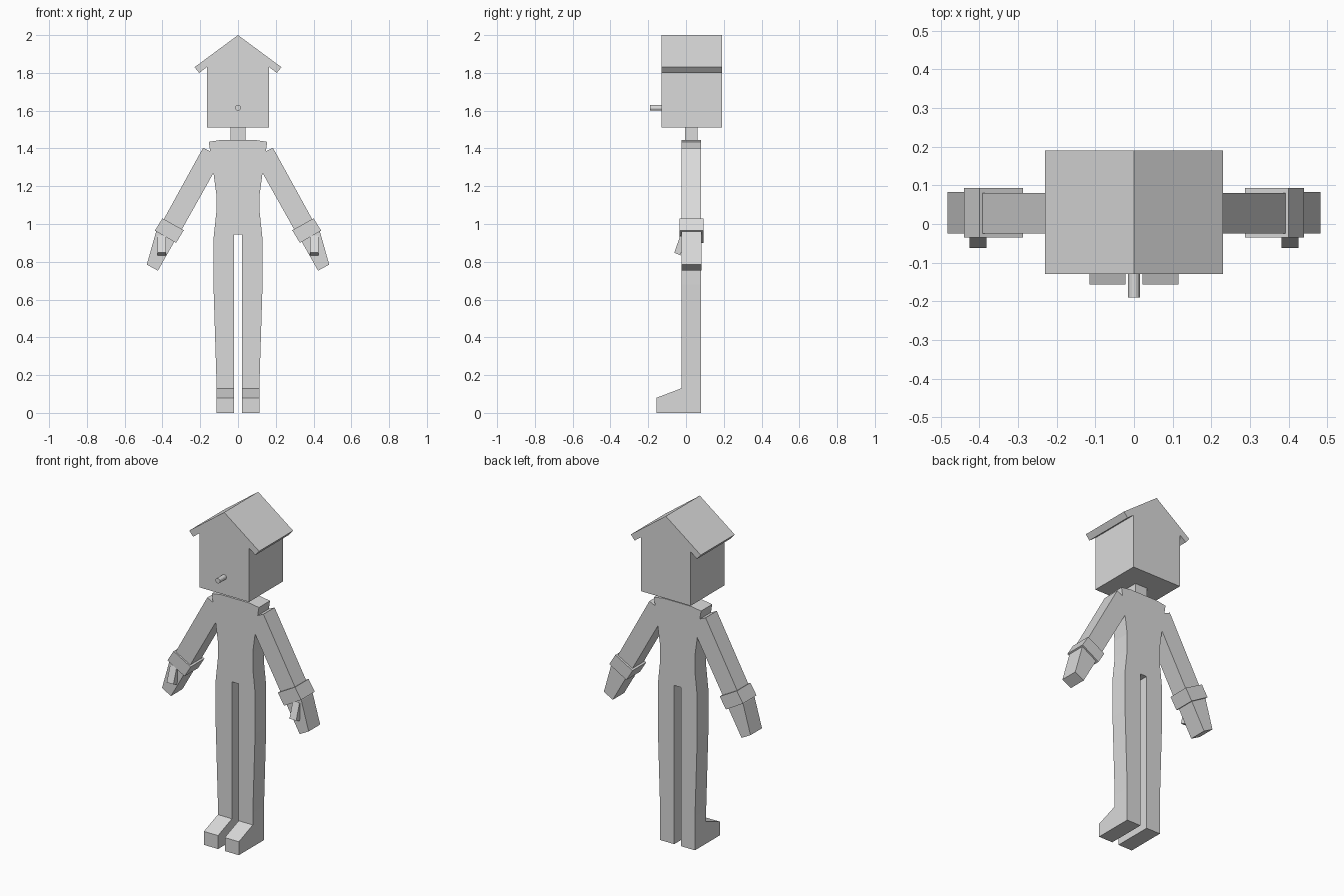
import bpy, bmesh, math

if "Cube" in bpy.data.objects:
    bpy.data.objects.remove(bpy.data.objects["Cube"])

grey = bpy.data.materials.new("plain_grey")
grey.diffuse_color = (0.7, 0.7, 0.7, 1)
grey.use_nodes = True
grey.node_tree.nodes["Principled BSDF"].inputs["Base Color"].default_value = grey.diffuse_color


def finish(name, bm):
    bmesh.ops.recalc_face_normals(bm, faces=bm.faces)
    mesh = bpy.data.meshes.new(name)
    bm.to_mesh(mesh)
    bm.free()
    mesh.materials.append(grey)
    obj = bpy.data.objects.new(name, mesh)
    bpy.context.collection.objects.link(obj)
    return obj


def prism(name, profile, lo, hi, axis="y"):
    """Extrude a flat profile: (x, z) along y, or (y, z) along x."""
    bm = bmesh.new()
    rings = []
    for d in (lo, hi):
        rings.append([bm.verts.new((a, d, b) if axis == "y" else (d, a, b))
                      for a, b in profile])
    n = len(profile)
    bm.faces.new(rings[0])
    bm.faces.new(rings[1][::-1])
    for i in range(n):
        j = (i + 1) % n
        bm.faces.new((rings[0][i], rings[1][i], rings[1][j], rings[0][j]))
    return finish(name, bm)


def mirrored(half):
    """Close a right-hand half outline with its mirror image."""
    return half + [(-x, z) for x, z in reversed(half) if x > 0]


BACK, FRONT = 0.08, -0.025

# House-shaped head with overhanging eaves
prism("house_head", mirrored([
    (0, 2.0), (0.23, 1.83), (0.205, 1.80), (0.163, 1.832), (0.163, 1.51)]),
    -0.13, 0.19)

# Round peg nose
bm = bmesh.new()
bmesh.ops.create_cone(bm, cap_ends=True, segments=16, radius1=0.015,
                      radius2=0.015, depth=0.065)
nose = finish("peg_nose", bm)
nose.rotation_euler.x = math.pi / 2
nose.location = (0, -0.1575, 1.615)

# Neck
prism("neck", [(-0.04, 1.44), (0.04, 1.44), (0.04, 1.51), (-0.04, 1.51)],
      -0.005, 0.06)

# Torso, arms and legs cut from one slab
prism("body", mirrored([
    (0, 1.445), (0.09, 1.445), (0.155, 1.435), (0.147, 1.385), (0.185, 1.403),
    (0.393, 1.025), (0.297, 0.972), (0.13, 1.27), (0.115, 1.16),
    (0.115, 1.06), (0.13, 0.92), (0.13, 0.68), (0.115, 0.2), (0.115, 0),
    (0.022, 0), (0.022, 0.945)]), FRONT, BACK)

for side, s in (("left", -1), ("right", 1)):
    def out(pts):
        return [(s * x, z) for x, z in pts]

    # Sleeve cuff
    prism(side + "_cuff", out([
        (0.40, 1.03), (0.44, 0.965), (0.328, 0.90), (0.287, 0.967)]),
        -0.035, 0.093)

    # Mitten hand
    prism(side + "_hand", out([
        (0.425, 0.98), (0.435, 0.955), (0.483, 0.785), (0.424, 0.753),
        (0.338, 0.905), (0.325, 0.93)]), FRONT, 0.083)

    # Thumb leaning forward
    prism(side + "_thumb", [
        (-0.03, 0.94), (-0.062, 0.848), (-0.03, 0.834), (0.0, 0.925)],
        s * 0.382, s * 0.426, "x")

    # Wedge foot in front of the leg
    prism(side + "_foot", [
        (FRONT, 0), (-0.156, 0), (-0.156, 0.08), (FRONT, 0.13)],
        s * 0.022, s * 0.115, "x")
